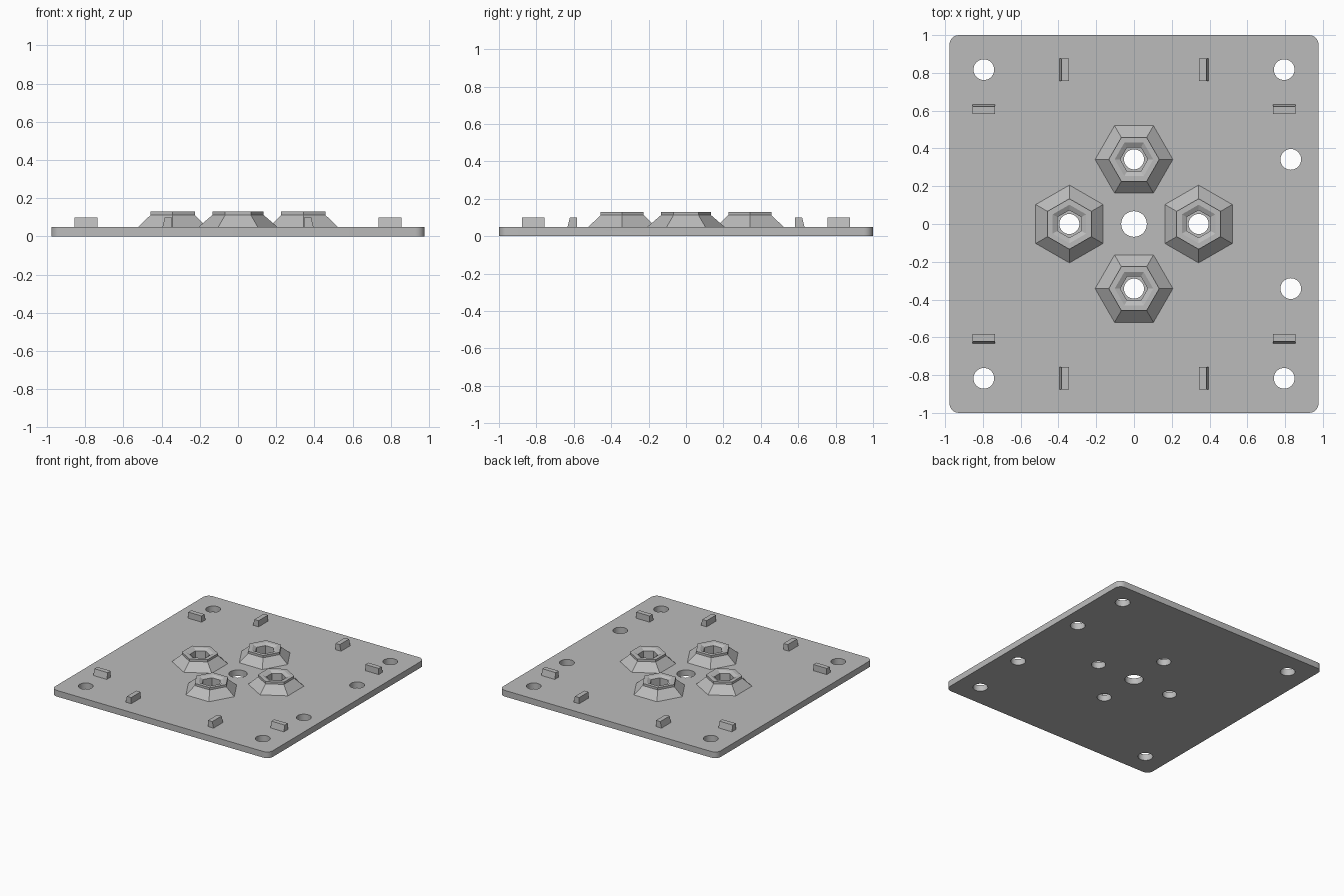
import bpy, bmesh, math
from mathutils import Matrix, Vector

cube = bpy.data.objects.get("Cube")
if cube:
    bpy.data.objects.remove(cube, do_unlink=True)

grey = bpy.data.materials.new("plain grey")
grey.use_nodes = True
colour = (0.5, 0.5, 0.5, 1)
grey.diffuse_color = colour
grey.node_tree.nodes["Principled BSDF"].inputs["Base Color"].default_value = colour

THICK = 0.05


def finish(name, bm):
    bmesh.ops.recalc_face_normals(bm, faces=bm.faces)
    mesh = bpy.data.meshes.new(name)
    bm.to_mesh(mesh)
    bm.free()
    mesh.materials.append(grey)
    obj = bpy.data.objects.new(name, mesh)
    bpy.context.collection.objects.link(obj)
    return obj


def stack(name, rings, sides, x=0, y=0, turn=0):
    """Closed solid through (radius, height) rings."""
    bm = bmesh.new()
    loops = []
    for r, z in rings:
        angles = [turn + math.tau * i / sides for i in range(sides)]
        loops.append([bm.verts.new((x + r * math.cos(a), y + r * math.sin(a), z)) for a in angles])
    for lo, hi in zip(loops, loops[1:]):
        for i in range(sides):
            j = (i + 1) % sides
            bm.faces.new((lo[i], lo[j], hi[j], hi[i]))
    bm.faces.new(loops[0])
    bm.faces.new(loops[-1])
    return finish(name, bm)


def prism(name, outline, depth, place):
    """Extrude a 2D outline along z, then move it with a matrix."""
    bm = bmesh.new()
    face = bm.faces.new([bm.verts.new((u, v, 0)) for u, v in outline])
    new = bmesh.ops.extrude_face_region(bm, geom=[face])["geom"]
    verts = [g for g in new if isinstance(g, bmesh.types.BMVert)]
    bmesh.ops.translate(bm, verts=verts, vec=(0, 0, depth))
    bm.transform(place)
    return finish(name, bm)


def cut(obj, cutters):
    """Subtract the cutters, bake the result and delete them."""
    for c in cutters:
        c.hide_render = True
        mod = obj.modifiers.new("cut", "BOOLEAN")
        mod.operation = "DIFFERENCE"
        mod.solver = "EXACT"
        mod.object = c
    graph = bpy.context.evaluated_depsgraph_get()
    baked = bpy.data.meshes.new_from_object(obj.evaluated_get(graph))
    obj.modifiers.clear()
    obj.data = baked
    for c in cutters:
        bpy.data.objects.remove(c, do_unlink=True)


def drill(x, y, r):
    return stack("drill", [(r, -0.1), (r, 0.3)], 32, x, y)


# Base plate with rounded corners
W, L, R = 0.977, 1.0, 0.05
outline = []
for k, (sx, sy) in enumerate([(1, 1), (-1, 1), (-1, -1), (1, -1)]):
    for i in range(7):
        a = math.pi / 2 * (k + i / 6)
        outline.append((sx * (W - R) + R * math.cos(a), sy * (L - R) + R * math.sin(a)))
plate = prism("base_plate", outline, THICK, Matrix())

# Hole positions
boss_spots = [(0.342, 0), (0, 0.342), (-0.342, 0), (0, -0.342)]
cutters = [drill(0, 0, 0.068)]
cutters += [drill(x, y, 0.053) for x, y in boss_spots]
cutters += [drill(sx * 0.795, sy * 0.817, 0.055) for sx in (-1, 1) for sy in (-1, 1)]
cutters += [drill(0.83, sy * 0.342, 0.055) for sy in (-1, 1)]

# Shallow grip recess along the left edge
scoop = [(0.9, 0.051), (0.93, 0.048), (0.955, 0.043), (0.98, 0.036), (1.1, 0.036), (1.1, 0.1), (0.9, 0.1)]
along_y = Matrix(((1, 0, 0, 0), (0, 0, 1, -0.485), (0, 1, 0, 0), (0, 0, 0, 1)))
cutters.append(prism("recess_cutter", scoop, 0.97, along_y))
cut(plate, cutters)

# Hexagonal nut bosses with a pocket and a through hole
for i, (x, y) in enumerate(boss_spots):
    turn = math.pi / 2 if y == 0 else 0
    boss = stack(f"nut_boss_{i + 1}", [(0.212, 0.045), (0.206, THICK), (0.134, 0.112), (0.134, 0.13)], 6, x, y, turn)
    pocket = stack("pocket_cutter", [(0.073, THICK), (0.073, 0.115), (0.102, 0.13), (0.102, 0.2)], 6, x, y, turn)
    cut(boss, [pocket, drill(x, y, 0.053)])

# Small locating tabs, sloped on the outer face
tab = [(-0.025, 0.045), (0.025, 0.045), (0.025, THICK), (0.013, 0.1), (-0.025, 0.1)]


def add_tab(name, x, y, out):
    across = Vector((-out.y, out.x, 0))
    start = Vector((x, y, 0)) - across * 0.06
    cols = (out, Vector((0, 0, 1)), across)
    place = Matrix([[c[r] for c in cols] + [start[r]] for r in range(3)] + [[0, 0, 0, 1]])
    prism(name, tab, 0.12, place)


for sx, side in ((1, "left"), (-1, "right")):
    for sy, end in ((1, "back"), (-1, "front")):
        add_tab(f"{end}_{side}_side_tab", sx * 0.37, sy * 0.817, Vector((sx, 0, 0)))
        add_tab(f"{end}_{side}_end_tab", sx * 0.795, sy * 0.608, Vector((0, sy, 0)))

# Smooth the round holes while keeping edges sharp
bpy.ops.object.select_all(action="DESELECT")
plate.select_set(True)
bpy.context.view_layer.objects.active = plate
bpy.ops.object.shade_smooth_by_angle(angle=math.radians(30))
